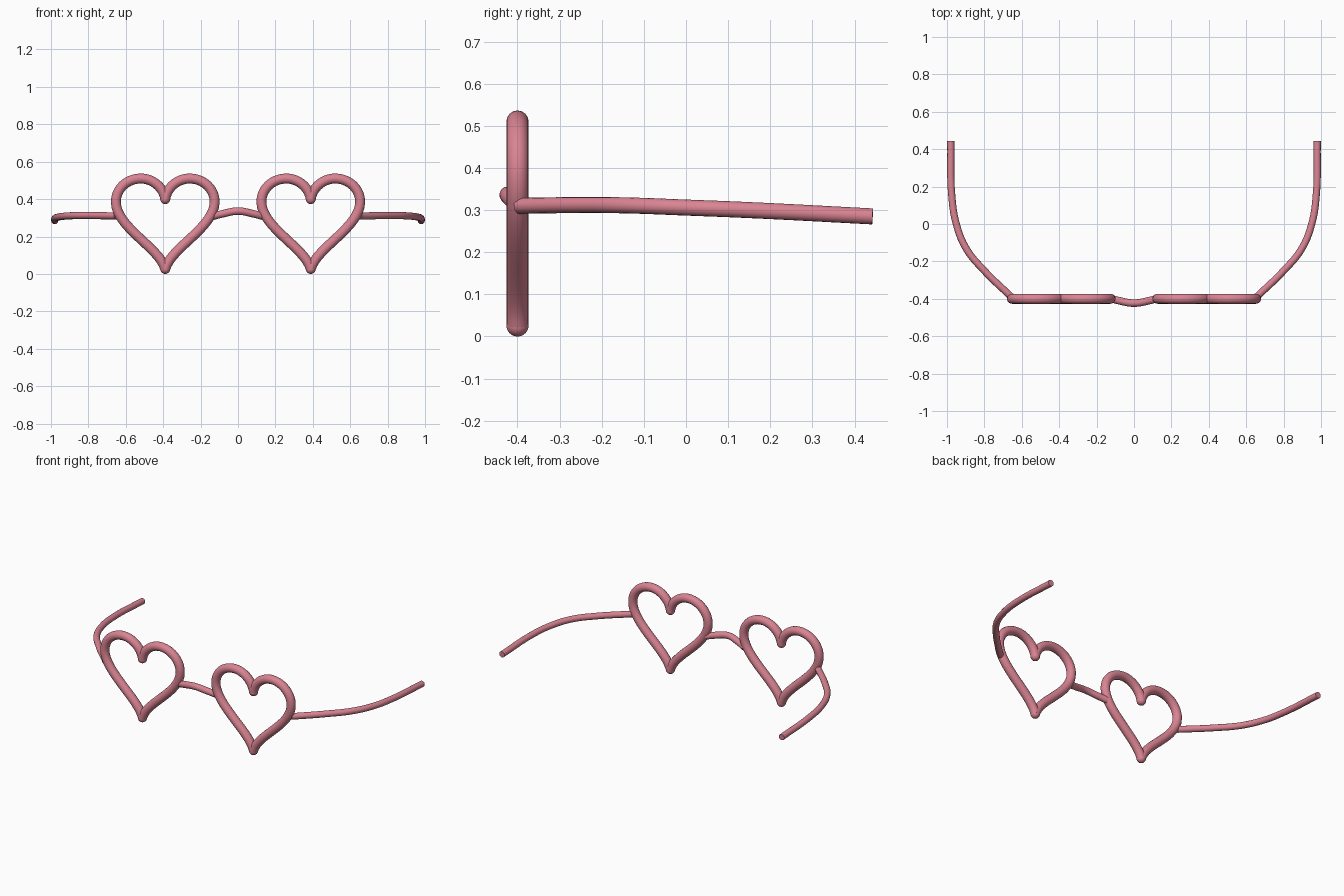
import bpy
from mathutils import Vector

if "Cube" in bpy.data.objects:
    bpy.data.objects.remove(bpy.data.objects["Cube"], do_unlink=True)

# Single colour for the whole frame
PINK = (0.70, 0.23, 0.29, 1.0)
pink = bpy.data.materials.new("rose_pink")
pink.use_nodes = True
pink.diffuse_color = PINK
bsdf = next(n for n in pink.node_tree.nodes if n.type == "BSDF_PRINCIPLED")
bsdf.inputs["Base Color"].default_value = PINK

RIM_Y, RIM_X, RIM_R, ARM_R = -0.40, 0.389, 0.0265, 0.019
CLEFT_Z, TIP_Z = 0.40, 0.0265


def finish(obj, name):
    obj.name = obj.data.name = name
    obj.data.materials.clear()
    obj.data.materials.append(pink)
    bpy.ops.object.shade_smooth_by_angle(angle=0.7)


def tube(name, splines, radius, smooth_handles=False):
    """Round tube along splines; each point is (left handle, point, right handle) or a point."""
    data = bpy.data.curves.new(name, "CURVE")
    data.dimensions = "3D"
    data.bevel_depth = radius
    data.bevel_resolution = 6
    data.resolution_u = 16
    data.use_fill_caps = True
    for points in splines:
        spline = data.splines.new("BEZIER")
        spline.bezier_points.add(len(points) - 1)
        for bp, p in zip(spline.bezier_points, points):
            if smooth_handles:
                bp.co = p
                bp.handle_left_type = bp.handle_right_type = "AUTO"
            else:
                bp.handle_left_type = bp.handle_right_type = "FREE"
                bp.handle_left, bp.co, bp.handle_right = p
    obj = bpy.data.objects.new(name, data)
    bpy.context.collection.objects.link(obj)
    bpy.ops.object.select_all(action="DESELECT")
    obj.select_set(True)
    bpy.context.view_layer.objects.active = obj
    bpy.ops.object.convert(target="MESH")
    finish(bpy.context.object, name)


def bead(name, x, z):
    bpy.ops.mesh.primitive_uv_sphere_add(segments=24, ring_count=16, radius=RIM_R,
                                         location=(x, RIM_Y, z))
    finish(bpy.context.object, name)


# Half heart outline: cleft, lobe top, widest side, tip (left handle, point, right handle)
HALF_HEART = [
    ((0, CLEFT_Z), (0, CLEFT_Z), (0.008, 0.46)),
    ((0.065, 0.51), (0.13, 0.51), (0.205, 0.51)),
    ((0.264, 0.455), (0.264, 0.385), (0.264, 0.25)),
    ((0.03, 0.14), (0, TIP_Z), (0, TIP_Z)),
]

for side, label in ((1, "left"), (-1, "right")):
    # Heart rim, with round beads closing the two points
    halves = [[[Vector((side * RIM_X + flip * x, RIM_Y, z)) for x, z in knot]
               for knot in HALF_HEART] for flip in (1, -1)]
    tube(label + "_heart_rim", halves, RIM_R)
    bead(label + "_heart_cleft", side * RIM_X, CLEFT_Z)
    bead(label + "_heart_tip", side * RIM_X, TIP_Z)

    # Temple arm sweeping outward and back
    path = [(0.65, -0.395, 0.31), (0.80, -0.25, 0.312), (0.895, -0.135, 0.311),
            (0.95, 0.0, 0.306), (0.974, 0.15, 0.30), (0.98, 0.443, 0.285)]
    tube(label + "_temple_arm", [[(side * x, y, z) for x, y, z in path]], ARM_R, True)

# Nose bridge, bowed up and forward
tube("nose_bridge", [[(-0.135, -0.395, 0.308), (-0.08, -0.41, 0.322), (0, -0.423, 0.336),
                      (0.08, -0.41, 0.322), (0.135, -0.395, 0.308)]], 0.02, True)
